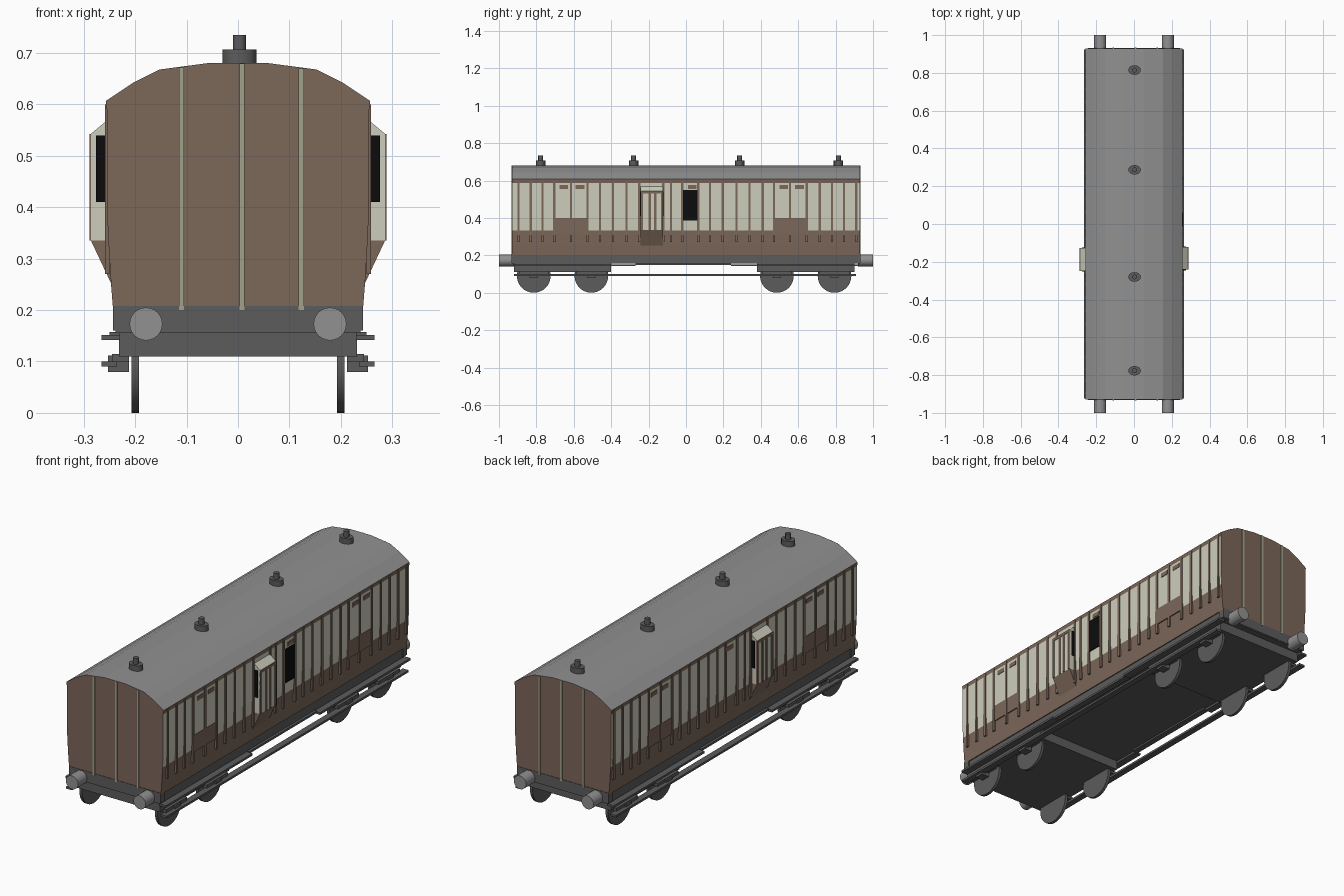
import bpy, bmesh, math
from mathutils import Matrix

if "Cube" in bpy.data.objects:
    bpy.data.objects.remove(bpy.data.objects["Cube"])


def material(name, r, g, b):
    m = bpy.data.materials.new(name)
    m.diffuse_color = [((c / 255 + 0.055) / 1.055) ** 2.4 for c in (r, g, b)] + [1]
    m.use_nodes = True
    m.node_tree.nodes["Principled BSDF"].inputs["Base Color"].default_value = m.diffuse_color
    return m


BROWN = material("brown paint", 124, 103, 89)
CREAM = material("cream paint", 205, 205, 188)
STRIP = material("dull green cream", 160, 162, 140)
ROOF = material("roof grey", 145, 145, 145)
DARK = material("chassis grey", 92, 92, 92)
BLACK = material("window black", 12, 12, 12)


def finish(name, bm, *mats):
    bmesh.ops.recalc_face_normals(bm, faces=bm.faces)
    me = bpy.data.meshes.new(name)
    bm.to_mesh(me)
    bm.free()
    for m in mats:
        me.materials.append(m)
    ob = bpy.data.objects.new(name, me)
    bpy.context.collection.objects.link(ob)
    return ob


def prism(name, pts, y0, y1, *mats):
    """Extrude an (x, z) outline from y0 to y1."""
    bm = bmesh.new()
    face = bm.faces.new([bm.verts.new((x, y0, z)) for x, z in pts])
    ext = bmesh.ops.extrude_face_region(bm, geom=[face])["geom"]
    for v in ext:
        if isinstance(v, bmesh.types.BMVert):
            v.co.y = y1
    # extrusion keeps the starting face as the other cap
    return finish(name, bm, *mats)


def box(name, x0, x1, y0, y1, z0, z1, mat):
    return prism(name, [(x0, z0), (x1, z0), (x1, z1), (x0, z1)], y0, y1, mat)


def cylinder(name, loc, r, depth, axis, mat, sides=24, squash=1):
    bm = bmesh.new()
    bmesh.ops.create_cone(bm, cap_ends=True, segments=sides, radius1=r, radius2=r, depth=depth)
    turn = {"x": Matrix.Rotation(math.pi / 2, 4, "Y"),
            "y": Matrix.Rotation(math.pi / 2, 4, "X"), "z": Matrix.Identity(4)}[axis]
    bm.transform(Matrix.Translation(loc) @ Matrix.Diagonal((1, squash, 1, 1)) @ turn)
    for f in bm.faces:
        f.smooth = len(f.verts) == 4
    for e in bm.edges:
        e.smooth = all(len(f.verts) == 4 for f in e.link_faces)
    return finish(name, bm, mat)


# Body shell: half outline mirrored, coloured by height and direction
half = [(0.243, 0.20), (0.247, 0.25), (0.252, 0.333), (0.255, 0.40), (0.255, 0.588),
        (0.257, 0.607), (0.203, 0.643), (0.153, 0.668), (0.055, 0.681)]
outline = half + [(-x, z) for x, z in reversed(half)]
body = prism("carriage_body", outline, -0.93, 0.93, BROWN, CREAM, ROOF)
for p in body.data.polygons:
    n, z = p.normal, p.center.z
    if abs(n.y) > 0.5:
        p.material_index = 0
    elif n.z > 0.3:
        p.material_index = 2
    elif 0.333 < z < 0.588:
        p.material_index = 1

# Upright strips on both ends
for s in (-1, 1):
    for x, top in ((-0.11, 0.672), (0.008, 0.68), (0.123, 0.67)):
        box("end_strip", x - 0.005, x + 0.005, s * 0.925, s * 0.934, 0.2, top, STRIP)

# Panel uprights, door panels and vents on both sides
uprights = [-0.895, -0.83, -0.767, -0.705, -0.615, -0.527, -0.46, -0.39, -0.318, -0.25,
            -0.122, -0.08, -0.02, 0.066, 0.128, 0.197, 0.27, 0.34, 0.41, 0.47,
            0.556, 0.646, 0.715, 0.78, 0.845, 0.91]
vents = [-0.653, -0.567, 0.523, 0.607, 0.033]
for s in (-1, 1):
    for y in uprights:
        box("panel_upright", s * 0.25, s * 0.2585, y - 0.006, y + 0.006, 0.27, 0.6, BROWN)
    for y in vents:
        box("door_vent", s * 0.25, s * 0.2575, y - 0.023, y + 0.023, 0.555, 0.575, BROWN)
    for y0, y1 in ((-0.71, -0.525), (0.47, 0.65)):
        box("door_lower_panel", s * 0.25, s * 0.2565, y0, y1, 0.32, 0.40, BROWN)
box("open_door_window", 0.25, 0.2595, -0.015, 0.061, 0.387, 0.548, BLACK)

# Guard lookouts bulging from each side
for s, yc in ((-1, -0.188), (1, -0.182)):
    y0, y1 = yc - 0.06, yc + 0.06
    prism("lookout_upper", [(s * 0.24, 0.335), (s * 0.286, 0.335), (s * 0.286, 0.543),
                            (s * 0.255, 0.569), (s * 0.24, 0.569)], y0, y1, CREAM)
    prism("lookout_lower", [(s * 0.24, 0.335), (s * 0.286, 0.335), (s * 0.246, 0.25)],
          y0, y1, BROWN)
    for d in (-0.054, -0.012, 0.018, 0.054):
        box("lookout_upright", s * 0.28, s * 0.289, yc + d - 0.006, yc + d + 0.006,
            0.335, 0.543, BROWN)
    box("lookout_rail", s * 0.28, s * 0.289, y0, y1, 0.53, 0.543, BROWN)
    for ye in (y0, y1):
        box("lookout_window", s * 0.255, s * 0.276, ye - 0.003, ye + 0.003, 0.41, 0.54, BLACK)

# Underframe and end beams
box("underframe", -0.238, 0.238, -0.93, 0.93, 0.155, 0.203, DARK)
for s in (-1, 1):
    box("end_beam", -0.243, 0.243, s * 0.90, s * 0.932, 0.16, 0.208, DARK)

# Bogies with wheels and axle boxes
for yc in (-0.66, 0.64):
    box("bogie_frame", -0.232, 0.232, yc - 0.26, yc + 0.26, 0.11, 0.16, DARK)
    for dy in (-0.154, 0.154):
        y = yc + dy
        for s in (-1, 1):
            cylinder("wheel", (s * 0.2, y, 0.09), 0.09, 0.014, "x", DARK, 32)
            box("axle_box", s * 0.212, s * 0.253, y - 0.022, y + 0.022, 0.08, 0.112, DARK)
            box("axle_guard", s * 0.212, s * 0.245, y - 0.08, y + 0.08, 0.1, 0.115, DARK)

# Long footboards
for s in (-1, 1):
    box("lower_footboard", s * 0.235, s * 0.266, -0.92, 0.91, 0.09, 0.1, DARK)
    for y0, y1 in ((-0.925, -0.27), (0.24, 0.925)):
        box("upper_footboard", s * 0.23, s * 0.266, y0, y1, 0.142, 0.152, DARK)
    box("middle_footboard", s * 0.22, s * 0.25, -0.27, 0.24, 0.147, 0.157, DARK)

# Buffers
for sx in (-1, 1):
    for sy in (-1, 1):
        cylinder("buffer", (sx * 0.179, sy * 0.96, 0.173), 0.032, 0.08, "y", ROOF)

# Roof lamps
for y in (-0.777, -0.28, 0.287, 0.815):
    cylinder("lamp_base", (0.003, y, 0.691), 0.033, 0.032, "z", DARK, 16, 0.76)
    cylinder("lamp_chimney", (0.003, y, 0.719), 0.013, 0.032, "z", DARK, 12)
